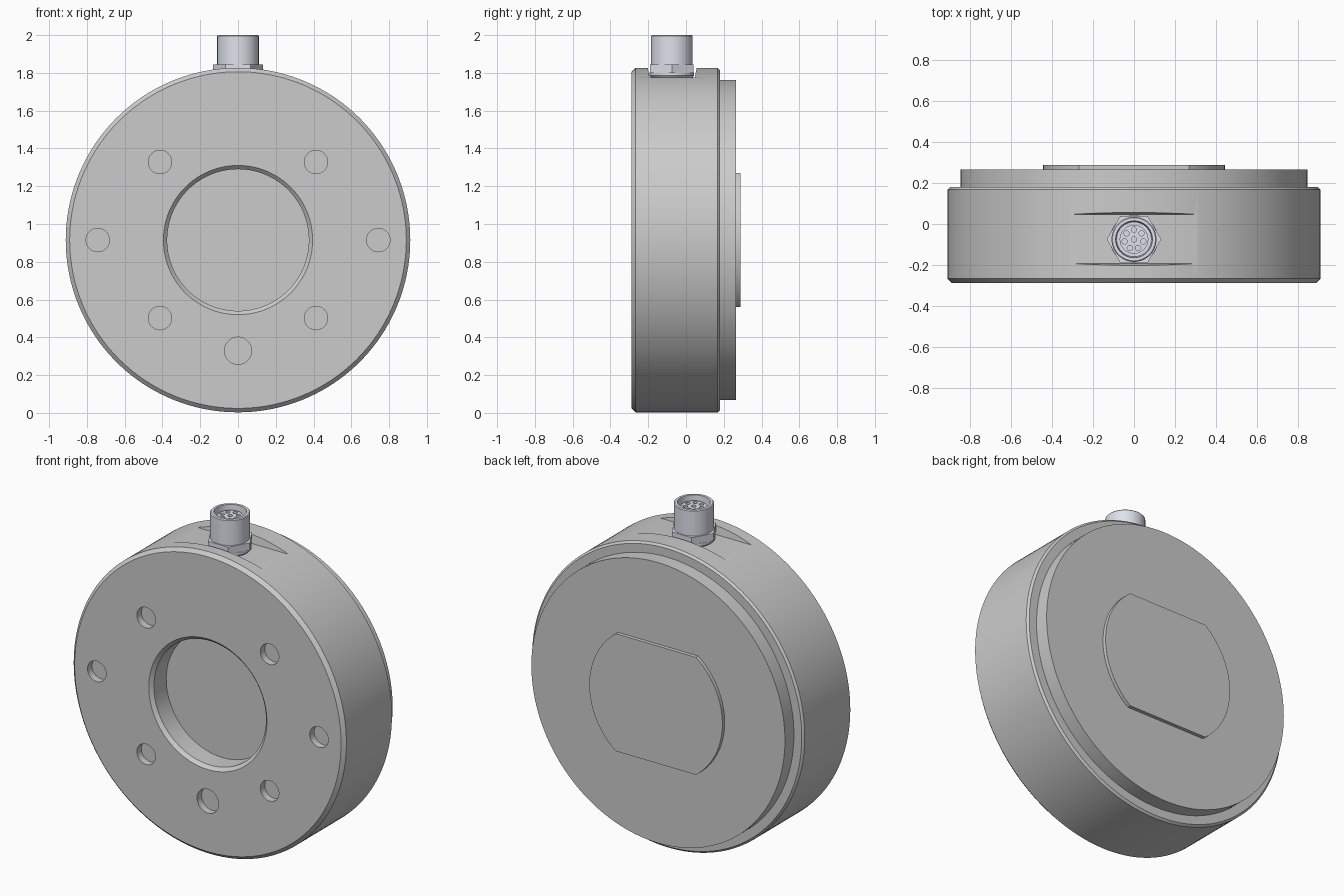
import bpy, bmesh, math
from math import cos, sin, pi

if "Cube" in bpy.data.objects:
    bpy.data.objects.remove(bpy.data.objects["Cube"])

CZ = 0.915    # height of the disc axis
PY = -0.075   # y of the plug axis


def finish(name, bm, mat=None):
    bmesh.ops.recalc_face_normals(bm, faces=bm.faces[:])
    me = bpy.data.meshes.new(name)
    bm.to_mesh(me)
    bm.free()
    ob = bpy.data.objects.new(name, me)
    bpy.context.collection.objects.link(ob)
    if mat:
        me.materials.append(mat)
    return ob


def lathe(name, profile, centre, axis='Y', n=96, mat=None):
    """Stack rings of (radius, distance along axis) and cap both ends."""
    bm = bmesh.new()
    rings = []
    for r, h in profile:
        ring = []
        for i in range(n):
            a = 2 * pi * i / n
            p = (r * cos(a), h, r * sin(a)) if axis == 'Y' else (r * cos(a), r * sin(a), h)
            ring.append(bm.verts.new([p[k] + centre[k] for k in range(3)]))
        rings.append(ring)
    for a, b in zip(rings, rings[1:]):
        for i in range(n):
            j = (i + 1) % n
            bm.faces.new((a[i], a[j], b[j], b[i]))
    bm.faces.new(rings[0])
    bm.faces.new(rings[-1])
    return finish(name, bm, mat)


def prism(name, bottom, top):
    """Solid between two matching outlines."""
    bm = bmesh.new()
    a = [bm.verts.new(p) for p in bottom]
    b = [bm.verts.new(p) for p in top]
    bm.faces.new(a)
    bm.faces.new(b)
    for i in range(len(a)):
        j = (i + 1) % len(a)
        bm.faces.new((a[i], a[j], b[j], b[i]))
    return finish(name, bm)


def activate(ob):
    bpy.ops.object.select_all(action='DESELECT')
    ob.select_set(True)
    bpy.context.view_layer.objects.active = ob


def cut(ob, cutters):
    for c in cutters:
        c.hide_render = True
        m = ob.modifiers.new("cut", 'BOOLEAN')
        m.operation = 'DIFFERENCE'
        m.solver = 'EXACT'
        m.object = c
        activate(ob)
        bpy.ops.object.modifier_apply(modifier=m.name)
        bpy.data.objects.remove(c, do_unlink=True)


def smooth(ob):
    activate(ob)
    bpy.ops.object.shade_smooth_by_angle(angle=math.radians(30))


steel = bpy.data.materials.new("plug_metal")
steel.diffuse_color = (0.74, 0.76, 0.84, 1)
steel.use_nodes = True
steel.node_tree.nodes["Principled BSDF"].inputs["Base Color"].default_value = steel.diffuse_color

# Disc body with front bore, chamfers and rear step
body = lathe("disc_body", [
    (0.375, -0.15), (0.375, -0.268), (0.395, -0.288),
    (0.891, -0.288), (0.912, -0.267), (0.912, 0.168), (0.9, 0.18),
    (0.848, 0.18), (0.848, 0.266)], (0, 0, CZ), n=160)

# Mounting holes in the front face
spots = [(sx * 0.413, sz * 0.413, 0.062) for sx in (-1, 1) for sz in (-1, 1)]
spots += [(-0.743, 0, 0.062), (0.743, 0, 0.062), (0, -0.586, 0.072)]
cutters = [lathe("hole_cutter", [(r, -0.35), (r, -0.245)], (x, 0, CZ + z), n=40)
           for x, z, r in spots]


# Flat pocket under the plug, walls leaning slightly outward
def rect(y0, y1, z):
    return [(-0.5, y0, z), (0.5, y0, z), (0.5, y1, z), (-0.5, y1, z)]


cutters.append(prism("pocket_cutter", rect(-0.193, 0.047, 1.775), rect(-0.215, 0.069, 1.9)))
cut(body, cutters)
smooth(body)

# Rear boss: a disc with flats at top and bottom
R = 0.445
half = math.asin(0.355 / R)
arc = [-half + 2 * half * i / 32 for i in range(33)]
outline = [(R * cos(a), R * sin(a)) for a in arc]
outline += [(-x, -z) for x, z in outline]
boss = prism("rear_boss", [(x, 0.26, CZ + z) for x, z in outline],
             [(x, 0.288, CZ + z) for x, z in outline])
smooth(boss)

# Plug: collar, hexagon nut and round shell with a recessed insert
at = (0, PY, 0)
collar = lathe("plug_collar", [(0.105, 1.77), (0.118, 1.785), (0.118, 1.802)], at, 'Z', 64, steel)
smooth(collar)
lathe("plug_hex_nut", [(0.133, 1.8), (0.133, 1.845)], at, 'Z', 6, steel)
shell = lathe("plug_shell", [
    (0.11, 1.84), (0.11, 1.995), (0.105, 2.0), (0.09, 2.0),
    (0.085, 1.93), (0.07, 1.93), (0.07, 1.975)], at, 'Z', 64, steel)

# Contact holes: seven in a ring and one in the middle
pins = [(0, 0)] + [(0.047 * cos(2 * pi * i / 7 + pi / 2), 0.047 * sin(2 * pi * i / 7 + pi / 2))
                   for i in range(7)]
cut(shell, [lathe("pin_cutter", [(0.013, 1.94), (0.013, 2.02)], (x, PY + y, 0), 'Z', 20)
            for x, y in pins])
smooth(shell)
